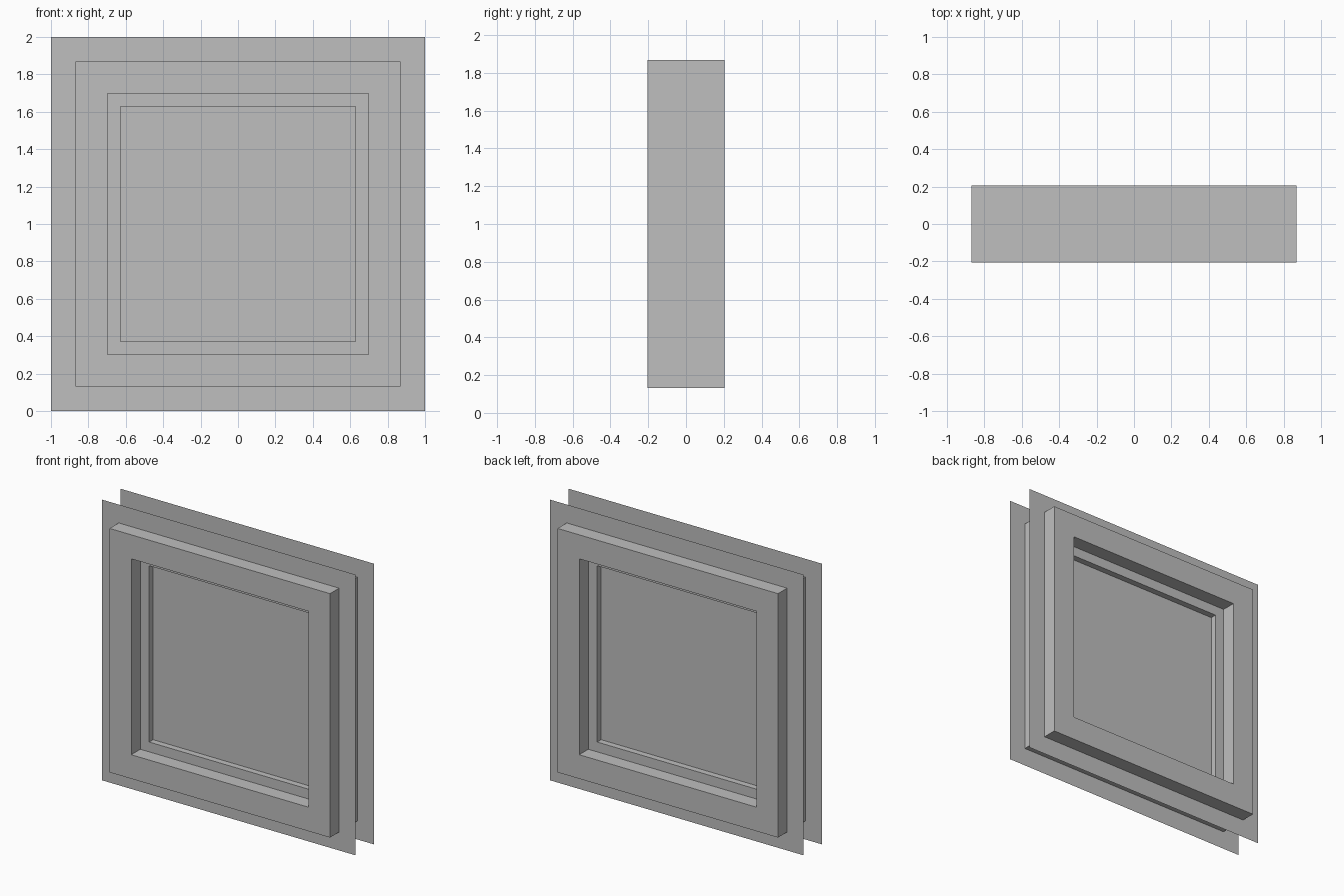
import bpy
import bmesh

cube = bpy.data.objects.get("Cube")
if cube:
    bpy.data.objects.remove(cube, do_unlink=True)

grey = bpy.data.materials.new("plain grey")
grey.use_nodes = True
colour = (0.52, 0.52, 0.52, 1)
grey.diffuse_color = colour
grey.node_tree.nodes["Principled BSDF"].inputs["Base Color"].default_value = colour

CENTRE_Z = 1.0
CORNERS = ((-1, -1), (1, -1), (1, 1), (-1, 1))


def square_sweep(name, profile, closed=True):
    """Carry a (half width, depth) profile around a square opening."""
    bm = bmesh.new()
    loops = [[bm.verts.new((sx * half, y, CENTRE_Z + sz * half)) for sx, sz in CORNERS]
             for half, y in profile]
    pairs = list(zip(loops, loops[1:]))
    if closed:
        pairs.append((loops[-1], loops[0]))
    for a, b in pairs:
        for i in range(4):
            j = (i + 1) % 4
            bm.faces.new((a[i], a[j], b[j], b[i]))
    bmesh.ops.recalc_face_normals(bm, faces=bm.faces)
    mesh = bpy.data.meshes.new(name)
    bm.to_mesh(mesh)
    bm.free()
    mesh.materials.append(grey)
    obj = bpy.data.objects.new(name, mesh)
    bpy.context.collection.objects.link(obj)
    return obj


OUTER, OPENING, PANE = 0.869, 0.698, 0.628
DEPTH, STEP, GLASS = 0.205, 0.1025, 0.058

# Frame with a stepped opening on both sides
square_sweep("window_frame", [
    (OUTER, -DEPTH), (OUTER, DEPTH), (OPENING, DEPTH), (OPENING, STEP),
    (PANE, STEP), (PANE, -STEP), (OPENING, -STEP), (OPENING, -DEPTH)])

# Paper-thin flanges around the frame
for side, y in (("front", -STEP), ("back", STEP)):
    square_sweep(side + "_flange", [(1.0, y), (OUTER, y)], closed=False)

# Solid pane
bpy.ops.mesh.primitive_cube_add(size=2, location=(0, 0, CENTRE_Z))
pane = bpy.context.object
pane.name = "window_pane"
pane.scale = (PANE, GLASS, PANE)
pane.data.materials.append(grey)
